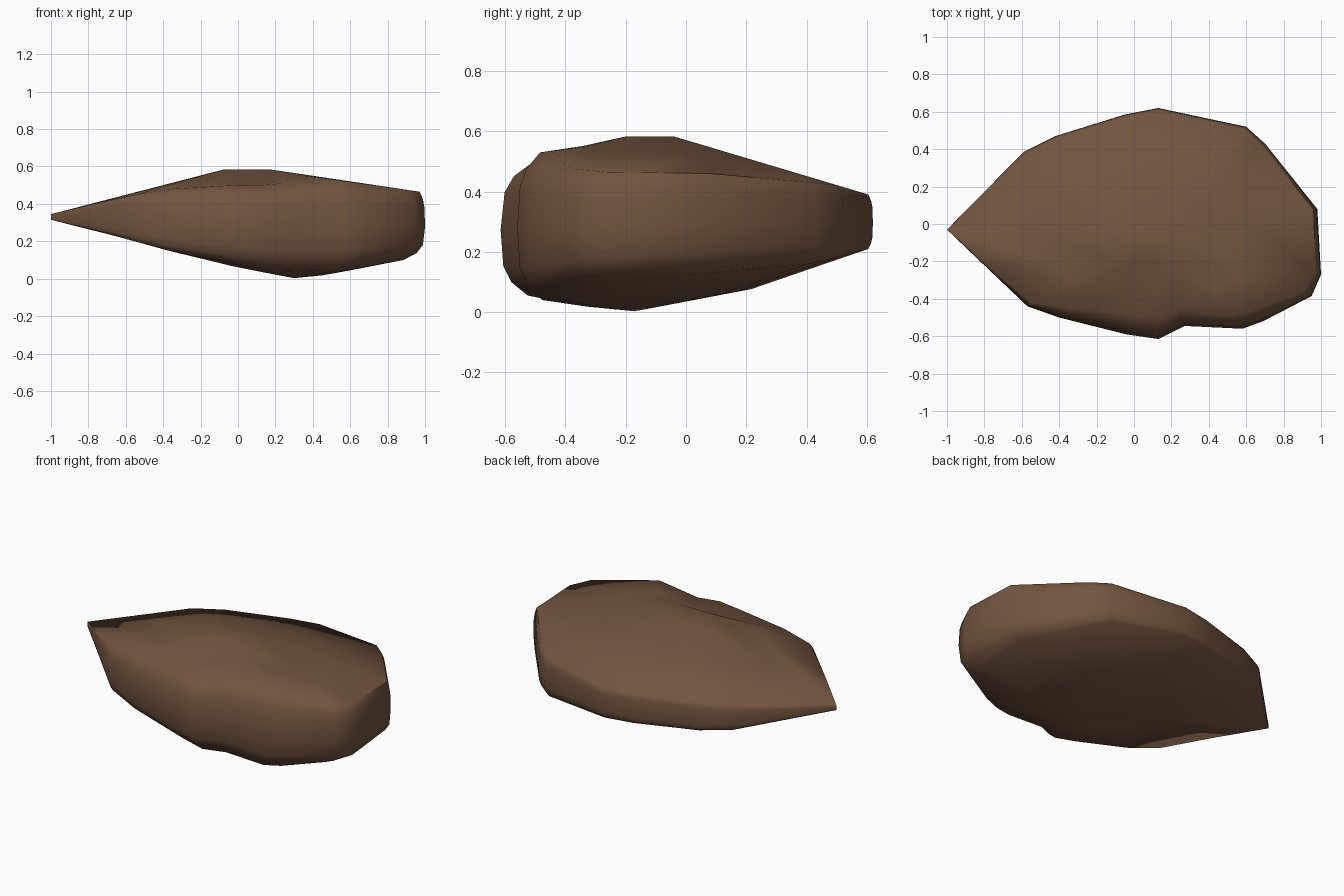
import bpy, bmesh
from mathutils import Vector

cube = bpy.data.objects.get("Cube")
if cube:
    bpy.data.objects.remove(cube, do_unlink=True)

# Outline of the stone: x, y, wall bottom, wall top, bottom inset, top inset
outline = [
    (-1, -.03, .315, .345, 0, 0),
    (-.78, -.24, .26, .4, .01, .01),
    (-.57, -.44, .2, .45, .02, .03),
    (-.4, -.5, .15, .48, .04, .07),
    (-.04, -.59, .08, .5, .08, .11),
    (.13, -.615, .055, .5, .09, .11),
    (.27, -.545, .045, .51, .08, .09),
    (.58, -.56, .04, .53, .11, .1),
    (.69, -.52, .05, .515, .11, .09),
    (.95, -.385, .09, .475, .13, .05),
    (1, -.27, .1, .465, .12, .03),
    (.98, .08, .13, .46, .08, .02),
    (.7, .43, .16, .43, .04, .02),
    (.6, .52, .18, .42, .03, .02),
    (.13, .62, .21, .39, .015, .015),
    (-.05, .585, .21, .39, .015, .015),
    (-.42, .47, .22, .39, .015, .015),
    (-.59, .385, .235, .385, .015, .015),
]
middle = Vector((.1, 0, 0))
low_point = Vector((.3, -.17, .003))


def clamp(v, low, high):
    return max(low, min(high, v))


def wall_ring(height, share):
    """Ring at a fraction of the wall height, drawn in by a share of the inset."""
    ring = []
    for x, y, low, high, low_inset, high_inset in outline:
        p = Vector((x, y, 0))
        inset = low_inset if height < .5 else high_inset
        p += (middle - p).normalized() * inset * share
        p.z = low + (high - low) * height
        ring.append(p)
    return ring


def crest(p):
    return Vector((clamp(p.x, -.08, .18), clamp(p.y, -.2, -.04), .583))


# Underside bulges a little towards the back
bottom = wall_ring(0, 1)
under = [p.lerp(low_point, .5) for p in bottom]
for p in under:
    p.z = max(p.z - .008 - .1 * max(p.y, 0), .018)

# Top rises to a flat crest, with a shallow hollow at the front
top = wall_ring(1, 1)
shoulder = [p.lerp(crest(p), .5) for p in top]
for p in shoulder:
    if p.y < -.25:
        p.z -= max(0, .035 - .1 * abs(p.x - .05))

rings = [under, bottom, wall_ring(.1, .4), wall_ring(.22, .1), wall_ring(.49, 0),
         wall_ring(.77, .12), wall_ring(.89, .4), top, shoulder,
         [crest(p) for p in top]]

bm = bmesh.new()
loops = [[bm.verts.new(p) for p in ring] for ring in rings]
count = len(outline)
for lower, upper in zip(loops, loops[1:]):
    for i in range(count):
        j = (i + 1) % count
        bm.faces.new((lower[i], lower[j], upper[j], upper[i]))
base = bm.verts.new(low_point)
for i in range(count):
    bm.faces.new((base, loops[0][(i + 1) % count], loops[0][i]))
bm.faces.new(loops[-1])
bmesh.ops.remove_doubles(bm, verts=bm.verts, dist=.002)
bmesh.ops.recalc_face_normals(bm, faces=bm.faces)

mesh = bpy.data.meshes.new("flat_stone")
bm.to_mesh(mesh)
bm.free()
stone = bpy.data.objects.new("flat_stone", mesh)
bpy.context.collection.objects.link(stone)

# Brown stone colour
colour = (.17, .09, .05, 1)
mat = bpy.data.materials.new("brown_stone")
mat.use_nodes = True
mat.diffuse_color = colour
mat.node_tree.nodes["Principled BSDF"].inputs["Base Color"].default_value = colour
mesh.materials.append(mat)

# Soft shading with the tight rim kept crisp
bpy.ops.object.select_all(action="DESELECT")
stone.select_set(True)
bpy.context.view_layer.objects.active = stone
bpy.ops.object.shade_smooth_by_angle(angle=1.0)
